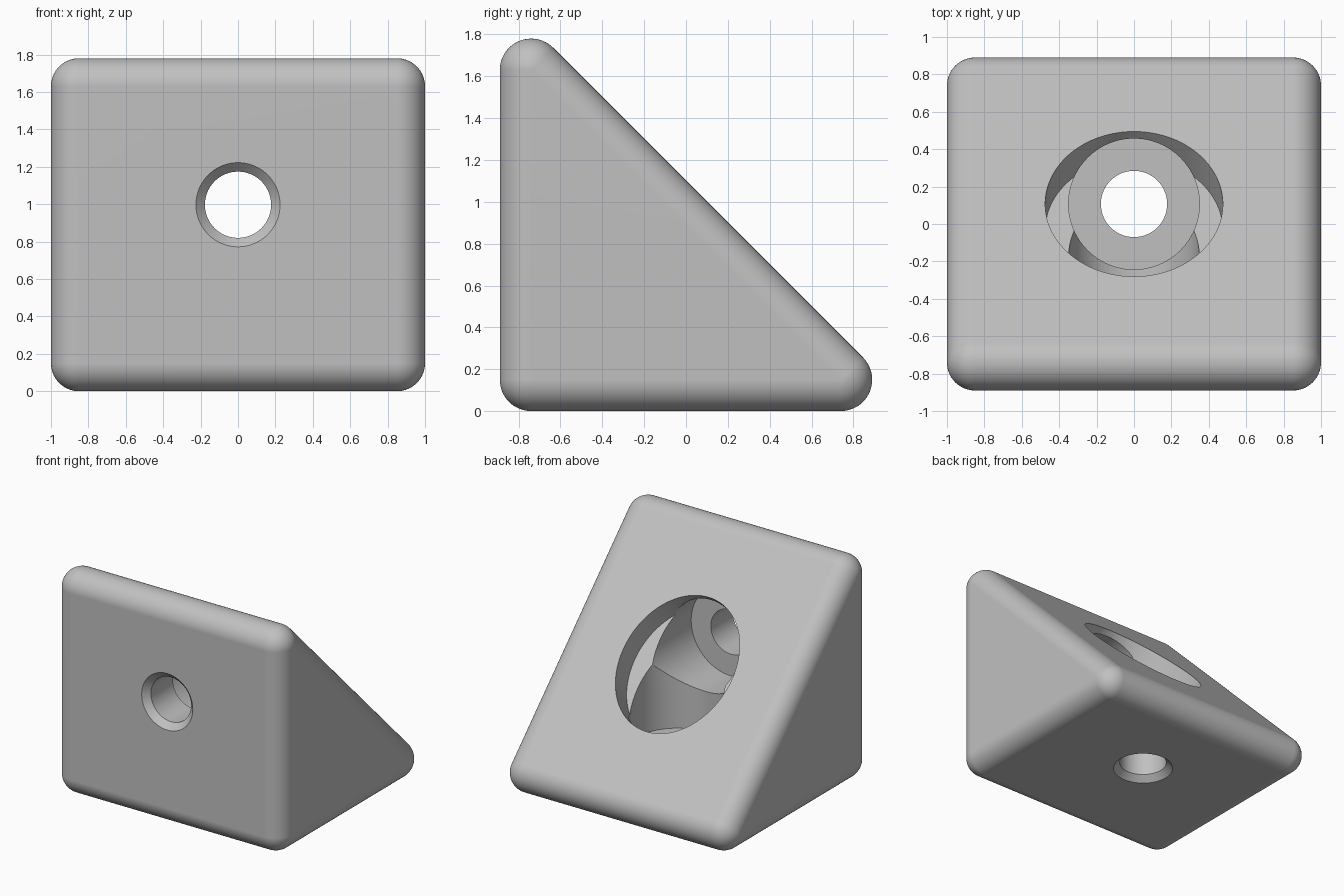
import bpy, bmesh, math
from mathutils import Matrix, Vector

if "Cube" in bpy.data.objects:
    bpy.data.objects.remove(bpy.data.objects["Cube"], do_unlink=True)

R = 0.15              # edge rounding
HALF = 0.89           # half depth of the wedge
AXIS_Y, AXIS_Z = 0.107, 0.997   # bolt axes
SLOPE = 2 * R - HALF + 1.49 + R * (math.sqrt(2) - 1) - 0.01   # y + z on the sloped face

grey = bpy.data.materials.new("plain_grey")
grey.use_nodes = True
grey.diffuse_color = (0.53, 0.53, 0.53, 1)
grey.node_tree.nodes["Principled BSDF"].inputs["Base Color"].default_value = grey.diffuse_color


def to_object(bm, name):
    bmesh.ops.recalc_face_normals(bm, faces=bm.faces)
    mesh = bpy.data.meshes.new(name)
    bm.to_mesh(mesh)
    bm.free()
    mesh.materials.append(grey)
    obj = bpy.data.objects.new(name, mesh)
    bpy.context.collection.objects.link(obj)
    return obj


def bolt_cutter(name, matrix):
    """Turned profile: chamfered entry, bolt hole, then head clearance."""
    profile = [(0, -0.05), (0.275, -0.05), (0.177, 0.048), (0.177, 0.325),
               (0.35, 0.325), (0.35, 1.7), (0, 1.7)]
    bm = bmesh.new()
    verts = [bm.verts.new((r, 0, d)) for r, d in profile]
    edges = [bm.edges.new(pair) for pair in zip(verts, verts[1:])]
    bmesh.ops.spin(bm, geom=verts + edges, cent=(0, 0, 0), axis=(0, 0, 1),
                   angle=math.tau, steps=96, use_duplicate=False)
    bmesh.ops.remove_doubles(bm, verts=bm.verts, dist=1e-5)
    bmesh.ops.transform(bm, matrix=matrix, verts=bm.verts)
    return to_object(bm, name)


# Rounded wedge: hull around a sphere at each corner
bm = bmesh.new()
inner = HALF - R
for x in (-1 + R, 1 - R):
    for y, z in ((-inner, R), (inner, R), (-inner, R + 2 * inner)):
        bmesh.ops.create_uvsphere(
            bm, u_segments=64, v_segments=32, radius=R,
            matrix=Matrix.Translation((x, y, z)) @ Matrix.Rotation(math.pi / 2, 4, "Y"))
hull = bmesh.ops.convex_hull(bm, input=bm.verts)
spare = {v for v in hull["geom_interior"] + hull["geom_unused"]
         if isinstance(v, bmesh.types.BMVert)}
bmesh.ops.delete(bm, geom=list(spare), context="VERTS")
# drop sphere faces left inside the hull
kept = {f for f in hull["geom"] if f.is_valid and isinstance(f, bmesh.types.BMFace)}
bmesh.ops.delete(bm, geom=[f for f in bm.faces if f not in kept], context="FACES")
bmesh.ops.dissolve_limit(bm, angle_limit=0.005, verts=bm.verts, edges=bm.edges)
wedge = to_object(bm, "corner_wedge")

# Oval recess, square to the slope
bm = bmesh.new()
depth, clear = 0.2, 0.2
bmesh.ops.create_cone(bm, cap_ends=True, segments=128, radius1=1, radius2=1,
                      depth=depth + clear)
normal = Vector((0, 1, 1)).normalized()
centre = Vector((0, AXIS_Y, 2 * inner + 2 * R + R * (math.sqrt(2) - 1) - HALF - AXIS_Y))
centre.z = (inner + R + R * math.sqrt(2)) - AXIS_Y
bmesh.ops.transform(
    bm, verts=bm.verts,
    matrix=Matrix.Translation(centre + normal * (clear - depth) / 2)
    @ Matrix.Rotation(-math.pi / 4, 4, "X") @ Matrix.Diagonal((0.475, 0.548, 1, 1)))
cutters = [to_object(bm, "oval_recess_cutter")]

# Bolt holes through the base and the front
cutters.append(bolt_cutter("base_bolt_cutter", Matrix.Translation((0, AXIS_Y, 0))))
cutters.append(bolt_cutter("front_bolt_cutter", Matrix.Translation((0, -HALF, AXIS_Z))
                           @ Matrix.Rotation(-math.pi / 2, 4, "X")))

# Cut, then shade
bpy.ops.object.select_all(action="DESELECT")
bpy.context.view_layer.objects.active = wedge
wedge.select_set(True)
for cutter in cutters:
    cut = wedge.modifiers.new(cutter.name, "BOOLEAN")
    cut.operation, cut.solver, cut.object = "DIFFERENCE", "EXACT", cutter
    bpy.ops.object.modifier_apply(modifier=cut.name)
    bpy.data.objects.remove(cutter, do_unlink=True)
bpy.ops.object.shade_smooth_by_angle(angle=math.radians(25))
weighted = wedge.modifiers.new("even_shading", "WEIGHTED_NORMAL")
weighted.keep_sharp = True
